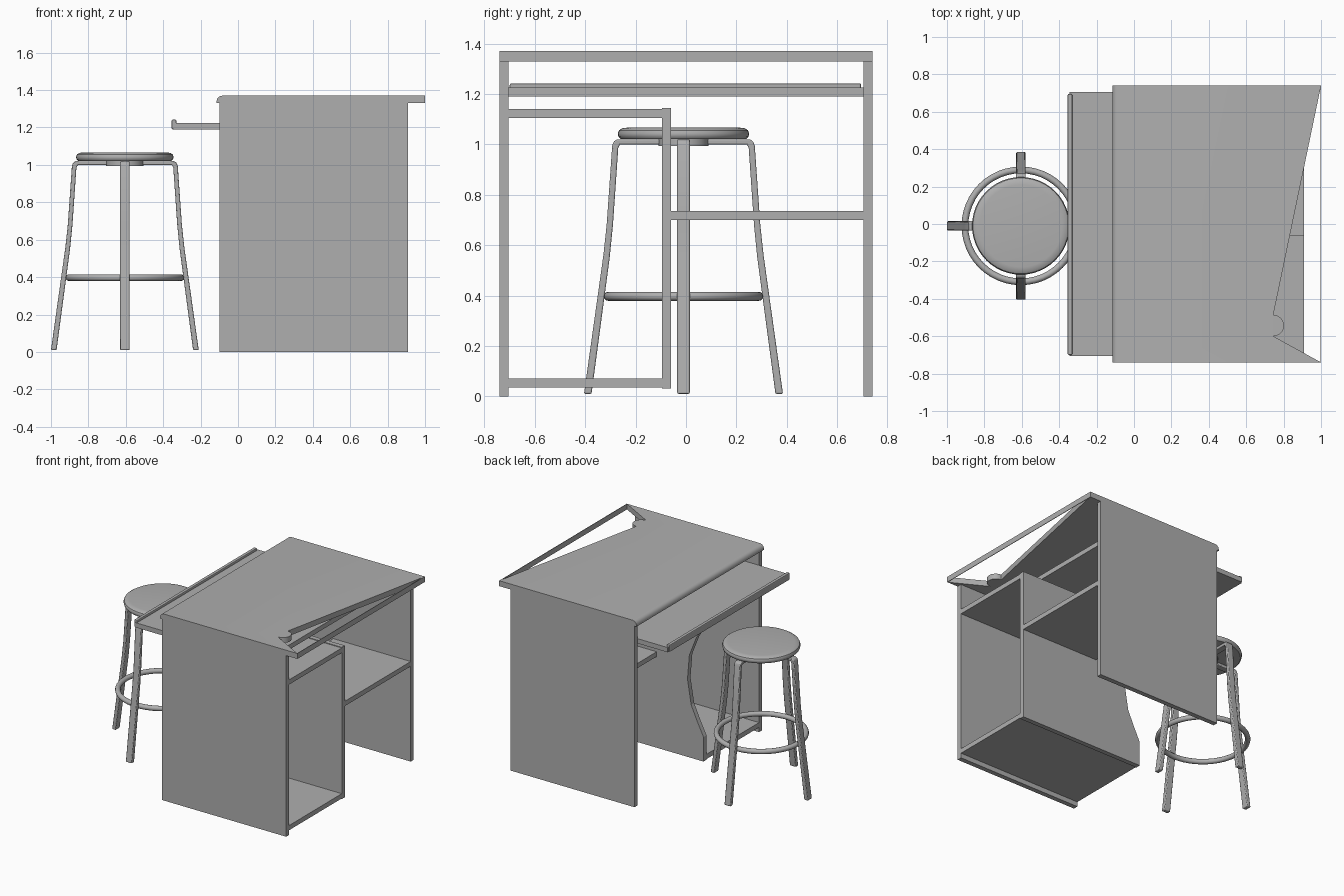
import bpy, bmesh, math
from mathutils import Matrix

cube = bpy.data.objects.get("Cube")
if cube:
    bpy.data.objects.remove(cube, do_unlink=True)

# One plain grey for everything
grey = bpy.data.materials.new("plain grey")
grey.use_nodes = True
color = (0.43, 0.43, 0.43, 1)
grey.diffuse_color = color
grey.node_tree.nodes["Principled BSDF"].inputs["Base Color"].default_value = color


def finish(name, bm, smooth=False, bevel=0):
    """Turn a bmesh into a named, coloured object."""
    bmesh.ops.recalc_face_normals(bm, faces=bm.faces)
    mesh = bpy.data.meshes.new(name)
    bm.to_mesh(mesh)
    bm.free()
    mesh.materials.append(grey)
    obj = bpy.data.objects.new(name, mesh)
    bpy.context.collection.objects.link(obj)
    if bevel:
        mod = obj.modifiers.new("rounded edges", "BEVEL")
        mod.width, mod.segments = bevel, 2
    if smooth:
        bpy.ops.object.select_all(action="DESELECT")
        obj.select_set(True)
        bpy.context.view_layer.objects.active = obj
        bpy.ops.object.shade_smooth_by_angle(angle=math.radians(35))
    return obj


def box(name, x, y, z, bevel=0):
    bm = bmesh.new()
    bmesh.ops.create_cube(bm, size=1)
    for v in bm.verts:
        v.co = [lo + (c + 0.5) * (hi - lo) for c, (lo, hi) in zip(v.co, (x, y, z))]
    return finish(name, bm, bevel=bevel)


def prism(points, axis, lo, hi):
    """Extrude an outline along an axis (outline uses the other two axes in order)."""
    bm = bmesh.new()

    def place(a, b):
        return (a, lo, b) if axis == "y" else (a, b, lo)

    face = bm.faces.new([bm.verts.new(place(*p)) for p in points])
    ext = bmesh.ops.extrude_face_region(bm, geom=[face])
    shift = (0, hi - lo, 0) if axis == "y" else (0, 0, hi - lo)
    bmesh.ops.translate(bm, vec=shift,
                        verts=[g for g in ext["geom"] if isinstance(g, bmesh.types.BMVert)])
    return bm


def lathe(name, profile, center, closed=False, steps=48):
    """Spin a radius/height profile around a vertical axis."""
    bm = bmesh.new()
    verts = [bm.verts.new((r, 0, z)) for r, z in profile]
    edges = [bm.edges.new(p) for p in zip(verts, verts[1:])]
    if closed:
        edges.append(bm.edges.new((verts[-1], verts[0])))
    bmesh.ops.spin(bm, geom=verts + edges, cent=(0, 0, 0), axis=(0, 0, 1),
                   angle=math.tau, steps=steps)
    bmesh.ops.remove_doubles(bm, verts=bm.verts, dist=0.0005)
    bmesh.ops.translate(bm, vec=center, verts=bm.verts)
    return finish(name, bm, smooth=True)


# Desk carcass
back, front = 0.91, -0.10
box("front_side_panel", (front, back), (-0.74, -0.705), (0, 1.33))
box("rear_side_panel", (front, back), (0.705, 0.74), (0, 1.33))
box("cabinet_floor", (front, back), (-0.705, -0.095), (0.035, 0.07))
box("cabinet_shelf", (front, back), (-0.705, -0.095), (1.105, 1.14))
box("middle_shelf", (0.28, back), (-0.06, 0.705), (0.70, 0.735))

# Cabinet divider with a scooped knee edge
scoop = [(front, 0.21), (-0.05, 0.31), (0.0, 0.42), (0.03, 0.6),
         (0.015, 0.78), (-0.04, 0.92), (front, 1.02)]
divider = [(back, 1.145), (back, 0.03), (front, 0.03)] + scoop + [(front, 1.145)]
finish("cabinet_divider", prism(divider, "y", -0.095, -0.06))

# Sliding keyboard tray with a raised lip
box("keyboard_tray", (-0.345, 0.70), (-0.705, 0.705), (1.19, 1.225))
lip = box("tray_lip", (-0.355, -0.33), (-0.70, 0.695), (1.19, 1.242), bevel=0.006)

# Desk top with the notched far edge and round lobe
lobe = [(0.745 + 0.057 * math.cos(a), -0.543 + 0.057 * math.sin(a))
        for a in [math.pi / 2 - math.pi * i / 12 for i in range(13)]]
outline = [(-0.115, -0.74), (-0.115, 0.74), (1.0, 0.74)] + lobe + [(1.0, -0.74)]
bm = prism(outline, "z", 1.33, 1.37)
long_edge = [e for e in bm.edges
             if all(v.co.x < -0.11 and v.co.z > 1.36 for v in e.verts)]
bmesh.ops.bevel(bm, geom=long_edge, offset=0.03, segments=3, profile=0.5, affect="EDGES")
finish("desk_top", bm, smooth=True)
box("desk_top_edge_strip", (0.996, 1.0), (-0.74, 0.74), (1.33, 1.37))

# Stool seat, mounting plate and foot ring
sx, sy = -0.605, -0.01
lathe("stool_seat", [(0, 1.022), (0.25, 1.022), (0.258, 1.03), (0.261, 1.043),
                     (0.256, 1.056), (0.243, 1.064), (0.22, 1.067), (0, 1.067)], (sx, sy, 0))
lathe("seat_plate", [(0, 0.993), (0.10, 0.993), (0.10, 1.022), (0, 1.022)], (sx, sy, 0))
ring = [(0.299 + 0.018 * math.cos(i * math.tau / 12), 0.397 + 0.018 * math.sin(i * math.tau / 12))
        for i in range(12)]
lathe("foot_ring", ring, (sx, sy, 0), closed=True)

# Four bent legs running out from under the seat
leg = [(0.02, 1.02), (0.262, 1.02), (0.276, 1.013), (0.283, 0.995), (0.305, 0.68),
       (0.318, 0.56), (0.395, 0.01), (0.365, 0.01), (0.293, 0.55), (0.28, 0.68),
       (0.259, 0.985), (0.252, 1.0), (0.02, 1.0)]
for i, side in enumerate(("left", "back", "right", "front")):
    bm = prism(leg, "y", -0.025, 0.025)
    bmesh.ops.transform(bm, verts=bm.verts, matrix=Matrix.Translation((sx, sy, 0))
                        @ Matrix.Rotation(i * math.pi / 2, 4, "Z"))
    finish("stool_leg_" + side, bm, smooth=True, bevel=0.005)
